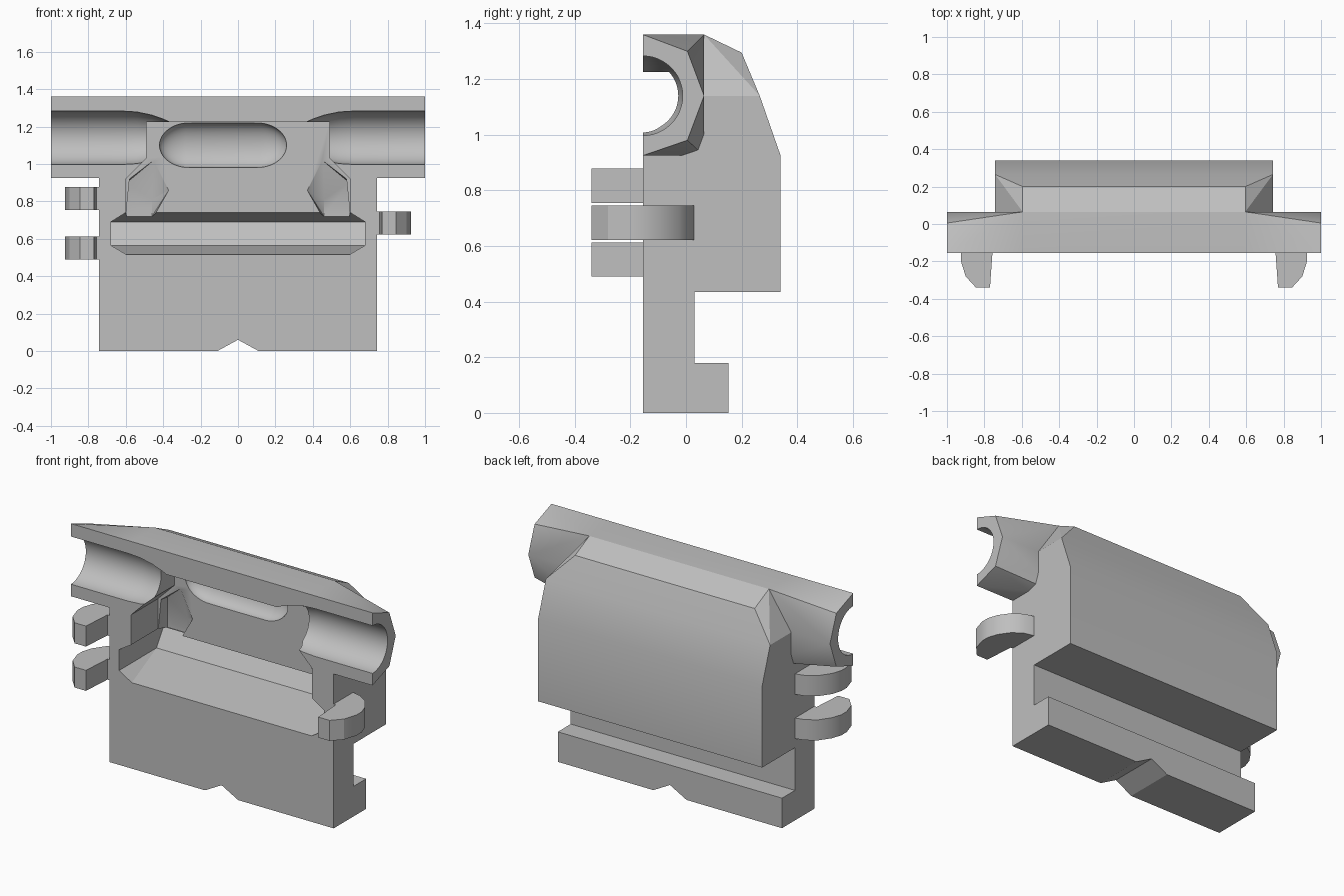
import bpy, bmesh, math
from mathutils import Matrix, Vector

cube = bpy.data.objects.get("Cube")
if cube:
    bpy.data.objects.remove(cube, do_unlink=True)

grey = bpy.data.materials.new("plain grey")
grey.use_nodes = True
COLOUR = (0.52, 0.52, 0.52, 1)
grey.diffuse_color = COLOUR
grey.node_tree.nodes["Principled BSDF"].inputs["Base Color"].default_value = COLOUR

FRONT = -0.155    # parting face
OUT = -0.4        # cutters start ahead of the parting face
HALF = 0.743      # half width of the body
BORE_Z = 1.14


def finish(name, bm):
    bmesh.ops.recalc_face_normals(bm, faces=bm.faces)
    mesh = bpy.data.meshes.new(name)
    bm.to_mesh(mesh)
    bm.free()
    mesh.materials.append(grey)
    obj = bpy.data.objects.new(name, mesh)
    bpy.context.collection.objects.link(obj)
    return obj


def hull(name, points):
    """Convex solid around the points."""
    bm = bmesh.new()
    for p in points:
        bm.verts.new(p)
    res = bmesh.ops.convex_hull(bm, input=bm.verts)
    spare = [v for v in res["geom_interior"] if isinstance(v, bmesh.types.BMVert)]
    bmesh.ops.delete(bm, geom=spare, context="VERTS")
    bmesh.ops.dissolve_limit(bm, angle_limit=0.01, verts=bm.verts, edges=bm.edges)
    return finish(name, bm)


def both(points):
    """Points repeated on the left and the right."""
    return [(s * x, y, z) for s in (-1, 1) for x, y, z in points]


def prism(name, outline, axis, start, end):
    """Outline extruded along axis; outline is (x, z) for y, (x, y) for z."""
    bm = bmesh.new()
    place = (lambda a, b, t: (a, t, b)) if axis == "y" else (lambda a, b, t: (a, b, t))
    face = bm.faces.new([bm.verts.new(place(a, b, start)) for a, b in outline])
    ext = bmesh.ops.extrude_face_region(bm, geom=[face])
    moved = [v for v in ext["geom"] if isinstance(v, bmesh.types.BMVert)]
    bmesh.ops.translate(bm, verts=moved, vec=Vector(place(0, 0, end - start)))
    return finish(name, bm)


def combine(target, tool, operation):
    mod = target.modifiers.new(operation.lower(), "BOOLEAN")
    mod.object, mod.operation, mod.solver = tool, operation, "EXACT"
    bpy.context.view_layer.objects.active = target
    bpy.ops.object.modifier_apply(modifier=mod.name)
    bpy.data.objects.remove(tool, do_unlink=True)


def smooth(obj):
    bpy.ops.object.select_all(action="DESELECT")
    obj.select_set(True)
    bpy.context.view_layer.objects.active = obj
    bpy.ops.object.shade_smooth_by_angle(angle=math.radians(25))


# Body block with a rounded-off back and chamfered top corners
body = hull("mould_body", both(
    [(HALF, y, z) for y, z in ((FRONT, 0.435), (0.34, 0.435), (0.34, 0.925),
                               (0.265, BORE_Z), (FRONT, BORE_Z))] +
    [(0.595, y, z) for y, z in ((0.2, 1.295), (0.065, 1.36), (FRONT, 1.36))]))

# Tube bar across the top, tapered at both ends
bar = hull("tube_bar", both(
    [(1, y, z) for y, z in ((FRONT, 1.36), (0.005, 1.3), (0.065, BORE_Z),
                            (0.005, 0.98), (FRONT, 0.925))] +
    [(0.595, y, z) for y in (FRONT, 0.065) for z in (0.925, 1.36)]))
combine(body, bar, "UNION")

# Thin stem below the body
stem = hull("stem", both([(HALF, y, z) for y in (FRONT, 0.03) for z in (0.18, 0.5)]))
combine(body, stem, "UNION")

# Main cavity in the parting face
half = [(0.6, 0.7), (0.6, 0.92), (0.49, 1.03), (0.49, 1.225)]
cavity = prism("cavity", half + [(-x, z) for x, z in reversed(half)], "y", OUT, 0.1)
combine(body, cavity, "DIFFERENCE")

# Deeper faceted pockets at each side of the cavity
for s in (-1, 1):
    rim = [(0.45, 0.72), (0.45, 0.81), (0.37, 0.86), (0.45, 1.02), (0.58, 0.92), (0.6, 0.72)]
    floor = [(0.46, 0.72), (0.46, 0.81), (0.595, 0.9), (0.595, 0.72)]
    pocket = hull("pocket", [(s * x, 0.099, z) for x, z in rim] +
                  [(s * x, 0.18, z) for x, z in floor])
    combine(body, pocket, "DIFFERENCE")

# Wide trough below the cavity, with sloped floor and overhang
trough = hull("trough", both(
    [(x, y, z) for y in (OUT, FRONT)
     for x, z in ((0.6, 0.74), (0.68, 0.69), (0.68, 0.565), (0.595, 0.515))] +
    [(0.68, 0.28, 0.69), (0.68, 0.2, 0.565), (0.6, 0.1, 0.74)]))
combine(body, trough, "DIFFERENCE")

# Round bores from both ends, narrowing towards the cavity
for s in (-1, 1):
    bm = bmesh.new()
    path = [(1.1, 0), (1.1, 0.143), (0.62, 0.143), (0.54, 0.138), (0.46, 0.121),
            (0.4, 0.1), (0.36, 0.082), (0.36, 0)]
    verts = [bm.verts.new((s * x, 0, r)) for x, r in path]
    edges = [bm.edges.new(pair) for pair in zip(verts, verts[1:])]
    bmesh.ops.spin(bm, geom=verts + edges, cent=(0, 0, 0), axis=(1, 0, 0),
                   angle=math.tau, steps=48)
    bmesh.ops.remove_doubles(bm, verts=bm.verts, dist=0.0005)
    bmesh.ops.translate(bm, verts=bm.verts, vec=(0, FRONT, BORE_Z))
    combine(body, finish("bore", bm), "DIFFERENCE")

# Long rounded scoop in the back wall of the cavity
bm = bmesh.new()
bmesh.ops.create_uvsphere(bm, u_segments=32, v_segments=24, radius=1,
                          matrix=Matrix.Rotation(math.pi / 2, 4, "Y"))
for v in bm.verts:
    shift = 0.18 * max(-1, min(1, v.co.x * 50))
    v.co = (v.co.x * 0.16 + shift - 0.08, v.co.y * 0.08 + 0.098, v.co.z * 0.12 + 1.1)
combine(body, finish("scoop", bm), "DIFFERENCE")
smooth(body)

# Foot with a notch in the underside
foot = prism("foot", [(-HALF, 0), (-0.11, 0), (0, 0.06), (0.11, 0), (HALF, 0),
                      (HALF, 0.18), (-HALF, 0.18)], "y", FRONT, 0.152)

# Locating lugs on the sides
lug_outline = [(0.74, 0.03), (0.8, 0.015), (0.86, -0.025), (0.905, -0.09), (0.925, -0.15),
               (0.925, -0.2), (0.9, -0.28), (0.845, -0.34), (0.77, -0.34),
               (0.757, FRONT), (0.74, FRONT)]
for name, side, low in (("upper_right_lug", -1, 0.755), ("lower_right_lug", -1, 0.49),
                        ("left_lug", 1, 0.622)):
    lug = prism(name, [(side * x, y) for x, y in lug_outline], "z", low, low + 0.123)
    smooth(lug)
